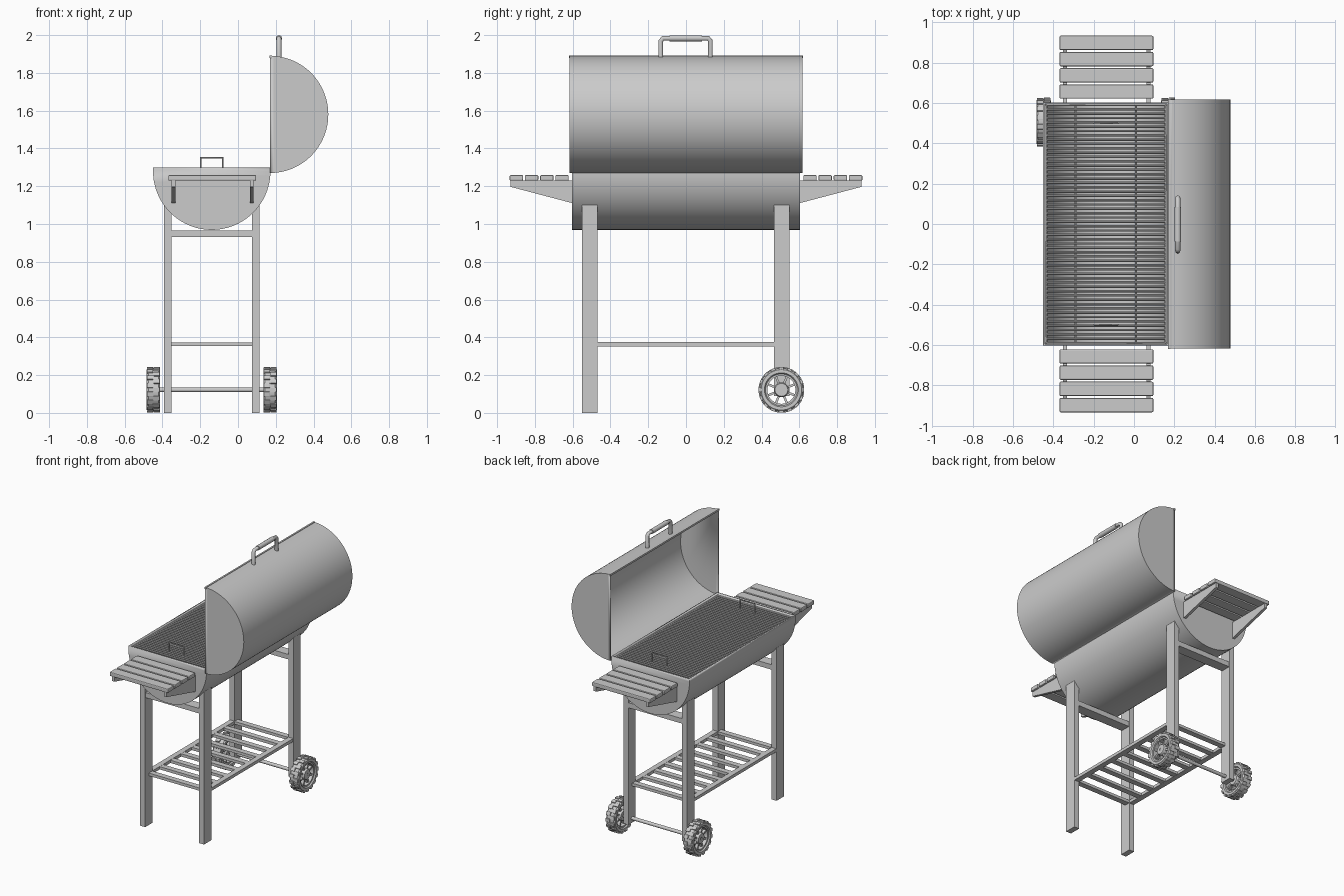
import bpy, bmesh
from math import pi, sin, cos
from mathutils import Vector, Matrix

if "Cube" in bpy.data.objects:
    bpy.data.objects.remove(bpy.data.objects["Cube"])

C = -0.139                      # symmetry plane of stand and drum
WY, WZ, WR = 0.505, 0.122, 0.122  # wheel centre and radius


def finish(bm, name, bevel=0, smooth=False, normals=True):
    if normals:
        bmesh.ops.recalc_face_normals(bm, faces=bm.faces)
    me = bpy.data.meshes.new(name)
    bm.to_mesh(me)
    bm.free()
    ob = bpy.data.objects.new(name, me)
    bpy.context.collection.objects.link(ob)
    if bevel:
        m = ob.modifiers.new("bevel", 'BEVEL')
        m.width, m.segments = bevel, 2
    if smooth:
        bpy.ops.object.select_all(action='DESELECT')
        ob.select_set(True)
        bpy.context.view_layer.objects.active = ob
        bpy.ops.object.shade_smooth_by_angle(angle=0.6)
    return ob


def add_box(bm, x0, x1, y0, y1, z0, z1, extra=Matrix()):
    m = Matrix.Translation(((x0 + x1) / 2, (y0 + y1) / 2, (z0 + z1) / 2))
    bmesh.ops.create_cube(bm, size=1, matrix=extra @ m @ Matrix.Diagonal((x1 - x0, y1 - y0, z1 - z0, 1)))


def box(name, *b, bevel=0):
    bm = bmesh.new()
    add_box(bm, *b)
    return finish(bm, name, bevel)


def prism(name, pts, offset):
    bm = bmesh.new()
    f = bm.faces.new([bm.verts.new(p) for p in pts])
    r = bmesh.ops.extrude_face_region(bm, geom=[f])
    bmesh.ops.translate(bm, vec=offset, verts=[v for v in r['geom'] if isinstance(v, bmesh.types.BMVert)])
    return finish(bm, name)


def add_rod(bm, a, b, r, n=8):
    a, b = Vector(a), Vector(b)
    d = b - a
    m = Matrix.Translation((a + b) / 2) @ d.to_track_quat('Z', 'Y').to_matrix().to_4x4()
    bmesh.ops.create_cone(bm, cap_ends=True, segments=n, radius1=r, radius2=r, depth=d.length, matrix=m)


def wire(name, pts, r):
    cu = bpy.data.curves.new(name, 'CURVE')
    cu.dimensions, cu.bevel_depth, cu.bevel_resolution, cu.use_fill_caps = '3D', r, 3, True
    sp = cu.splines.new('POLY')
    sp.points.add(len(pts) - 1)
    for p, co in zip(sp.points, pts):
        p.co = (*co, 1)
    ob = bpy.data.objects.new(name, cu)
    bpy.context.collection.objects.link(ob)


def lathe(name, prof, x, n=48):
    """Closed (x, radius) profile spun around the wheel axle."""
    bm = bmesh.new()
    rings = [[bm.verts.new((x + px, WY + r * cos(2 * pi * i / n), WZ + r * sin(2 * pi * i / n)))
              for px, r in prof] for i in range(n)]
    k = len(prof)
    for i in range(n):
        a, b = rings[i], rings[(i + 1) % n]
        for j in range(k):
            bm.faces.new((a[j], a[(j + 1) % k], b[(j + 1) % k], b[j]))
    return finish(bm, name, smooth=True)


def half_drum(name, pts, y0, y1):
    """Open trough: arc wall and two end plates, thickened inward."""
    bm = bmesh.new()
    a = [bm.verts.new((x, y0, z)) for x, z in pts]
    b = [bm.verts.new((x, y1, z)) for x, z in pts]
    for i in range(len(pts) - 1):
        bm.faces.new((a[i], a[i + 1], b[i + 1], b[i]))
    bm.faces.new(a[::-1])
    bm.faces.new(b)
    mid = Vector((sum(p[0] for p in pts) / len(pts), 0, sum(p[1] for p in pts) / len(pts)))
    cap = bm.faces[:][-1]
    cap.normal_update()
    if cap.normal.dot(cap.calc_center_median() - mid) < 0:
        bmesh.ops.reverse_faces(bm, faces=bm.faces)
    ob = finish(bm, name, smooth=True, normals=False)
    m = ob.modifiers.new("sheet", 'SOLIDIFY')
    m.thickness, m.offset, m.use_even_offset = 0.009, -1, True


# Drum and raised lid
N = 48
arc = [(C + 0.311 * cos(pi + pi * i / N), 1.28 + 0.311 * sin(pi + pi * i / N)) for i in range(N + 1)]
half_drum("fire_drum", [(arc[0][0], 1.298)] + arc + [(arc[-1][0], 1.298)], -0.603, 0.603)
half_drum("lid", [(0.17 + 0.308 * sin(pi * i / N), 1.58 + 0.31 * cos(pi * i / N)) for i in range(N + 1)],
          -0.617, 0.617)
box("lid_rim", 0.168, 0.18, -0.62, 0.62, 1.88, 1.893)

# Lid handle with thicker grip
wire("lid_handle", [(0.217, -0.133, 1.86), (0.217, -0.133, 1.97), (0.217, -0.122, 1.983), (0.217, 0.118, 1.983),
                    (0.217, 0.129, 1.97), (0.217, 0.129, 1.86)], 0.013)
wire("lid_grip", [(0.217, -0.088, 1.983), (0.217, 0.084, 1.983)], 0.017)

# Cooking grate: frame, cross rods and lift handles
bm = bmesh.new()
gx0, gx1, gy = C - 0.298, C + 0.298, 0.59
n = 56
for i in range(n):
    y = -gy + 2 * gy * i / (n - 1)
    add_rod(bm, (gx0, y, 1.28), (gx1, y, 1.28), 0.006)
for x in (gx0, gx1):
    add_rod(bm, (x, -gy, 1.28), (x, gy, 1.28), 0.007)
for x in (C - 0.15, C + 0.15):
    add_rod(bm, (x, -gy, 1.269), (x, gy, 1.269), 0.005)
finish(bm, "cooking_grate", smooth=True)
for s, nm in ((-1, "front"), (1, "back")):
    wire(nm + "_grate_handle", [(C - 0.058, s * 0.5, 1.28), (C - 0.058, s * 0.5, 1.35),
                                (C + 0.058, s * 0.5, 1.35), (C + 0.058, s * 0.5, 1.28)], 0.005)

# Legs (tops cut to meet the drum) and upper cross bars
for sy, nm, y0, z0 in ((-1, "front", -0.55, 0.0), (1, "back", 0.466, 0.09)):
    for s, side in ((-1, "left"), (1, "right")):
        a, b = C + s * 0.214, C + s * 0.254
        prism(f"{nm}_{side}_leg", [(a, y0, z0), (b, y0, z0), (b, y0, 1.10), (a, y0, 1.055)], (0, 0.082, 0))
    box(nm + "_cross_bar", C - 0.214, C + 0.214, y0 + 0.004, y0 + 0.078, 0.93, 0.966)

# Lower slatted shelf
bm = bmesh.new()
for s in (-1, 1):
    xs = sorted((C + s * 0.214, C + s * 0.252))
    add_box(bm, *xs, -0.47, 0.468, 0.352, 0.374)
for i in range(9):
    y = -0.488 + 0.972 * i / 8
    add_box(bm, C - 0.216, C + 0.216, y - 0.02, y + 0.02, 0.353, 0.373)
finish(bm, "lower_shelf")

# Side tables: four boards on two tapered brackets
for s, nm in ((-1, "front"), (1, "back")):
    for i in range(4):
        ya, yb = sorted((s * (0.621 + 0.0805 * i), s * (0.692 + 0.0805 * i)))
        box(f"{nm}_table_board_{i + 1}", C - 0.23, C + 0.235, ya, yb, 1.229, 1.259, bevel=0.006)
    for t, side in ((-1, "left"), (1, "right")):
        x = C + t * 0.207 - 0.01 + 0.005
        prism(f"{nm}_{side}_table_bracket", [(x, s * 0.60, 1.11), (x, s * 0.93, 1.197), (x, s * 0.93, 1.23),
                                             (x, s * 0.60, 1.23)], (0.02, 0, 0))

# Axle and wheels
bm = bmesh.new()
add_rod(bm, (C - 0.33, WY, WZ), (C + 0.335, WY, WZ), 0.012, 16)
finish(bm, "axle", smooth=True)
for s, side in ((-1, "left"), (1, "right")):
    x = C + s * 0.309
    lathe(side + "_tyre", [(-0.028, 0.084), (-0.036, 0.09), (-0.036, 0.107), (-0.027, 0.115), (0.027, 0.115),
                           (0.036, 0.107), (0.036, 0.09), (0.028, 0.084)], x)
    lathe(side + "_rim", [(-0.026, 0.074), (-0.026, 0.086), (0.026, 0.086), (0.026, 0.074)], x)
    lathe(side + "_hub", [(-0.028, 0.01), (-0.028, 0.034), (-0.02, 0.039), (0.02, 0.039), (0.028, 0.034),
                          (0.028, 0.01)], x, 32)
    bm = bmesh.new()
    for i in range(8):
        m = Matrix.Translation((x, WY, WZ)) @ Matrix.Rotation(pi * (i + 0.5) / 4, 4, 'X')
        add_box(bm, -0.018, 0.018, -0.006, 0.006, 0.034, 0.077, m)
    finish(bm, side + "_wheel_spokes")
    bm = bmesh.new()
    for i in range(32):
        m = Matrix.Translation((x, WY, WZ)) @ Matrix.Rotation(pi * i / 16, 4, 'X')
        xs = (-0.034, -0.001) if i % 2 else (0.001, 0.034)
        add_box(bm, *xs, -0.0125, 0.0125, 0.108, WR - 0.001, m)
    finish(bm, side + "_tyre_tread", bevel=0.002)
